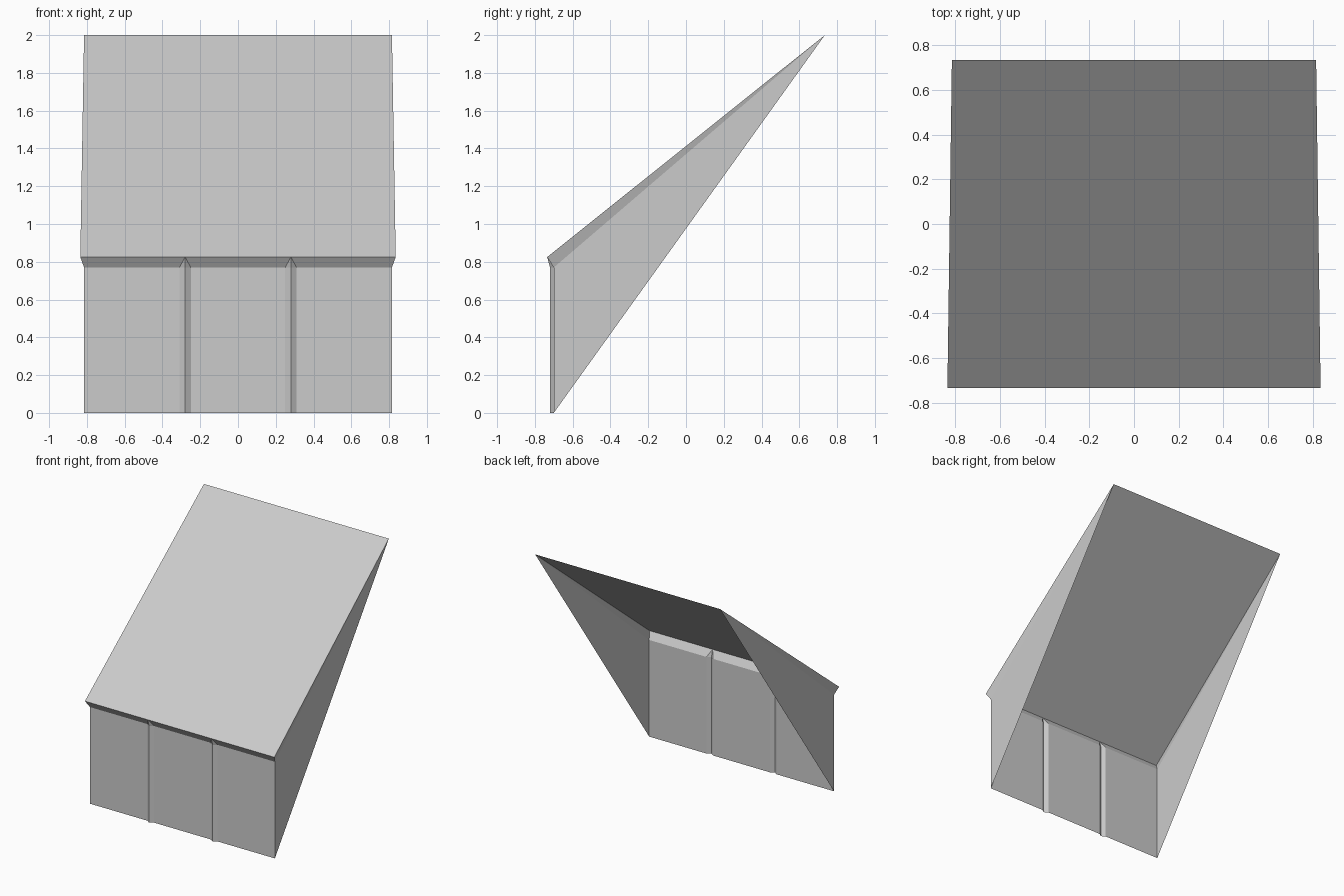
import bpy
import bmesh

cube = bpy.data.objects.get("Cube")
if cube:
    bpy.data.objects.remove(cube, do_unlink=True)

# One plain grey for every sheet
grey = bpy.data.materials.new("plain grey")
grey.use_nodes = True
COLOUR = (0.6, 0.6, 0.6, 1)
grey.diffuse_color = COLOUR
grey.node_tree.nodes["Principled BSDF"].inputs["Base Color"].default_value = COLOUR

# Main measurements
HALF, EAVE_HALF = 0.815, 0.835
WALL_Y, RIB_Y, EAVE_Y, BACK_Y = -0.70, -0.72, -0.735, 0.735
WALL_Z, EAVE_Z, TOP_Z = 0.77, 0.825, 2.0
RIB_X, RIB_HALF = 0.28, 0.03


def sheet(name, faces):
    """Make a flat shaded, open sheet from lists of corner points."""
    bm = bmesh.new()
    for corners in faces:
        bm.faces.new([bm.verts.new(p) for p in corners])
    bmesh.ops.remove_doubles(bm, verts=bm.verts, dist=0.0005)
    mesh = bpy.data.meshes.new(name)
    bm.to_mesh(mesh)
    bm.free()
    mesh.materials.append(grey)
    obj = bpy.data.objects.new(name, mesh)
    bpy.context.collection.objects.link(obj)
    return obj


def strip(lower, upper):
    """Quads joining two rows of points, facing the front."""
    return [(lower[i], lower[i + 1], upper[i + 1], upper[i])
            for i in range(len(lower) - 1)]


# Plan of the front wall: (wall x, wall y, x where it meets the eave edge)
plan = [(-HALF, WALL_Y, -EAVE_HALF)]
for rib in (-RIB_X, RIB_X):
    plan += [(rib - RIB_HALF, WALL_Y, rib),
             (rib, RIB_Y, rib),
             (rib + RIB_HALF, WALL_Y, rib)]
plan.append((HALF, WALL_Y, EAVE_HALF))

floor_row = [(x, y, 0) for x, y, e in plan]
wall_row = [(x, y, WALL_Z) for x, y, e in plan]
eave_row = [(e, EAVE_Y, EAVE_Z) for x, y, e in plan]

# Front wall with its two folded ribs
sheet("front_wall", strip(floor_row, wall_row))

# Flared eave; the ribs narrow to a point at its edge
eave_faces = []
for quad in strip(wall_row, eave_row):
    eave_faces.append(quad[:3] if quad[2] == quad[3] else quad)
sheet("front_eave", eave_faces)

# Sloping roof
sheet("roof", [[(-EAVE_HALF, EAVE_Y, EAVE_Z), (EAVE_HALF, EAVE_Y, EAVE_Z),
                (HALF, BACK_Y, TOP_Z), (-HALF, BACK_Y, TOP_Z)]])

# Triangular side walls, each with a narrow flared strip under the roof
for side, s in (("left", 1), ("right", -1)):
    foot = (s * HALF, WALL_Y, 0)
    shoulder = (s * HALF, WALL_Y, WALL_Z)
    eave = (s * EAVE_HALF, EAVE_Y, EAVE_Z)
    peak = (s * HALF, BACK_Y, TOP_Z)
    faces = [[foot, peak, shoulder], [shoulder, peak, eave]]
    sheet(side + "_side_wall", [f[::s] for f in faces])
